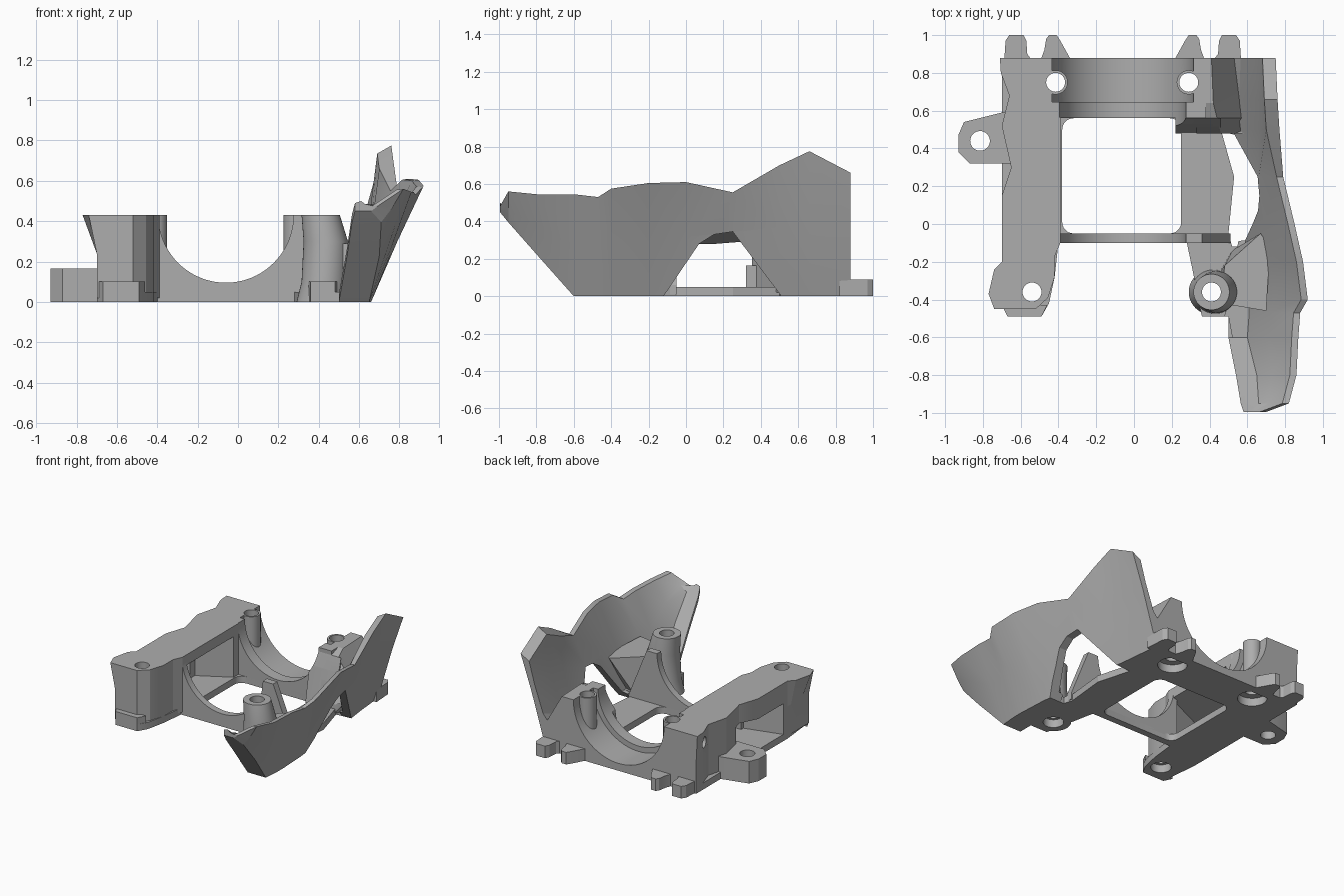
import bpy, bmesh, math

cube = bpy.data.objects.get("Cube")
if cube:
    bpy.data.objects.remove(cube, do_unlink=True)

grey = bpy.data.materials.new("plain grey plastic")
grey.use_nodes = True
grey.diffuse_color = (0.42, 0.42, 0.42, 1)
grey.node_tree.nodes["Principled BSDF"].inputs["Base Color"].default_value = grey.diffuse_color

CX = -0.06      # middle of the cradle
TOP = 0.43      # deck height
parts = []


def loft(name, sections, keep=True):
    """Closed solid through matching rings of 3D points."""
    bm = bmesh.new()
    rings = [[bm.verts.new(p) for p in s] for s in sections]
    n = len(rings[0])
    for a, b in zip(rings, rings[1:]):
        for i in range(n):
            j = (i + 1) % n
            bm.faces.new((a[i], a[j], b[j], b[i]))
    bm.faces.new(rings[0][::-1])
    bm.faces.new(rings[-1])
    bmesh.ops.recalc_face_normals(bm, faces=bm.faces)
    mesh = bpy.data.meshes.new(name)
    bm.to_mesh(mesh)
    bm.free()
    mesh.materials.append(grey)
    obj = bpy.data.objects.new(name, mesh)
    bpy.context.collection.objects.link(obj)
    if keep:
        parts.append(obj)
    return obj


def place(p, h, axis):
    return {"x": (h, *p), "y": (p[0], h, p[1]), "z": (*p, h)}[axis]


def prism(name, pts, axis, lo, hi):
    return loft(name, [[place(p, h, axis) for p in pts] for h in (lo, hi)])


def circle(c, r, n=40):
    return [(c[0] + r * math.cos(math.tau * i / n), c[1] + r * math.sin(math.tau * i / n)) for i in range(n)]


def rect(x0, y0, x1, y1):
    return [(x0, y0), (x1, y0), (x1, y1), (x0, y1)]


def rounded(x0, y0, x1, y1, r, n=6):
    out = []
    for k, (cx, cy) in enumerate(rect(x0 + r, y0 + r, x1 - r, y1 - r)):
        for i in range(n + 1):
            a = math.pi * (1 + k / 2) + math.pi / 2 * i / n
            out.append((cx + r * math.cos(a), cy + r * math.sin(a)))
    return out


def cut(obj, pts, axis, lo, hi, end=None):
    """Cut a straight hole, or a tapered one when an end outline is given."""
    rings = [[place(p, h, axis) for p in s] for s, h in ((pts, lo), (end or pts, hi))]
    tool = loft("cutter", rings, keep=False)
    tool.hide_render = True
    mod = obj.modifiers.new("cut", "BOOLEAN")
    mod.operation = "DIFFERENCE"
    mod.solver = "EXACT"
    mod.object = tool
    bpy.context.view_layer.objects.active = obj
    bpy.ops.object.modifier_apply(modifier=mod.name)
    bpy.data.objects.remove(tool, do_unlink=True)


# base plate with the large rounded opening
base = prism("base_plate", [
    (-.67, -.49), (-.49, -.49), (-.45, -.42), (-.42, -.28), (-.40, -.10), (.28, -.10), (.33, -.34),
    (.36, -.49), (.50, -.49), (.52, -.60), (.62, -.60), (.64, -.12), (.52, -.12),
    (.50, -.05), (.53, .25), (.46, .50), (.57, .51), (.54, .88), (-.70, .88), (-.70, -.20)],
    "z", 0, .05)
cut(base, rounded(-.38, -.05, .25, .56, .06), "z", -.1, .2)

# tall left block: flared at its front corner, hollow between deck and base
deck = [(-.71, .88), (-.705, .80), (-.66, .68), (-.70, .52), (-.65, .30), (-.70, .15),
        (-.70, -.20), (-.74, -.24), (-.77, -.37), (-.74, -.45), (-.52, -.45), (-.455, -.39), (-.42, -.28),
        (-.42, -.17), (-.39, -.10), (-.39, .56), (-.44, .66), (-.44, .88)]
lower = [(max(x, -.70), y) for x, y in deck]
left_block = loft("left_block", [[place(p, h, "z") for p in ring]
                                 for ring, h in ((lower, .02), (lower, .24), (deck, TOP))])
cut(left_block, rect(-.16, .04, .31, .27), "x", -.74, -.36, end=rect(-.06, .04, .52, .36))
cut(left_block, circle((.77, .34), .04), "x", -1, -.60)
left_foot = prism("left_foot", [(-.70, -.43), (-.67, -.49), (-.49, -.49), (-.46, -.43)], "z", 0, .10)

# back arch with a stepped round seat
back_arch = prism("back_arch", rect(-.45, 0, .38, TOP), "y", .56, .88)
cut(back_arch, circle((CX, TOP), .335, 80), "y", .4, 1)
cut(back_arch, circle((CX, TOP), .375, 80), "y", .645, 1)

# front arch, sloping away on its outer side
front_arch = prism("front_arch", [(-.42, .01), (.51, .01), (.51, .06), (.36, TOP), (-.42, TOP)],
                   "y", -.10, -.05)
cut(front_arch, circle((CX, TOP), .335, 80), "y", -.5, .5)

# back right block falling into a valley beside the guard
right_block = loft("back_right_block", [[place(p, y, "y") for p in ring] for y, ring in (
    (.88, [(.33, .02), (.54, .02), (.63, .34), (.53, .22), (.41, TOP), (.33, TOP)]),
    (.64, [(.33, .02), (.55, .02), (.64, .34), (.56, .18), (.42, TOP), (.33, TOP)]),
    (.56, [(.33, .02), (.55, .02), (.64, .31), (.58, .16), (.44, .40), (.33, .40)]),
    (.48, [(.33, .02), (.46, .02), (.62, .24), (.59, .16), (.46, .08), (.33, .08)]))])

# sloping buttress before the arch
buttress = prism("arch_buttress", [(.48, .03), (.56, .03), (.56, .40), (.53, .30)], "x", .22, .46)
cut(buttress, circle((CX, TOP), .335, 80), "y", .3, 1)

# screw posts, the front one leaning out toward the guard at its foot
post = (.41, -.36)
front_post = loft("front_right_post", [[place(p, h, "z") for p in circle((x, post[1]), r)] for x, r, h in (
    (.41, .12, 0), (.43, .115, .10), (.435, .11, .30), (.41, .095, TOP))])
right_foot = prism("right_foot", [(.33, -.36), (.36, -.49), (.48, -.49), (.52, -.36)], "z", 0, .10)
back_posts = [prism("back_post", circle((x, .75), .064), "z", .02, TOP) for x in (-.415, .29)]

# web joining the front right post to the guard
web_low = [(.43, -.42), (.60, -.44), (.60, -.16), (.52, -.14), (.45, -.26)]
web_top = [(.46, -.42), (.70, -.46), (.72, -.12), (.67, -.05), (.48, -.22)]
web = loft("guard_web", [[place(p, h, "z") for p in ring] for ring, h in ((web_low, .02), (web_top, .29))])

# vertical screw holes, each with a wider counterbore underneath
for hole, bore, objs in (((-.54, -.36), .07, (base, left_block, left_foot)),
                         (post, .07, (base, front_post, right_foot, web)),
                         ((-.415, .75), .10, (base, back_arch, left_block, back_posts[0])),
                         ((.29, .75), .10, (base, back_arch, right_block, back_posts[1]))):
    for o in objs:
        cut(o, circle(hole, .05), "z", -1, 1)
        cut(o, circle(hole, bore), "z", -1, .06)

# pairs of slotted lugs at the back
lug = [(-.69, .82), (-.68, .97), (-.66, 1), (-.585, 1), (-.57, .97), (-.565, .90), (-.55, .88),
       (-.49, .88), (-.475, .92), (-.465, .98), (-.45, 1), (-.41, 1), (-.39, .97), (-.34, .88), (-.34, .82)]
for side, outline in (("left", lug), ("right", [(2 * CX - x, y) for x, y in lug])):
    prism("back_lug_" + side, outline, "z", 0, .09)

# side mounting ear
ear = prism("side_ear", [(-.62, .32), (-.87, .32), (-.93, .38), (-.93, .47), (-.90, .54), (-.70, .59),
                         (-.62, .59)], "z", 0, .165)
cut(ear, circle((-.815, .44), .052), "z", -1, 1)

# angular side guard: y, then inner floor, outer bottom, waist and rim as x, z
stations = [
    (.88, .48, 0, .54, 0, .66, .40, .75, .66),
    (.66, .49, 0, .56, 0, .68, .40, .76, .775),
    (.50, .50, 0, .58, 0, .69, .37, .77, .70),
    (.25, .54, 0, .60, 0, .71, .34, .79, .555),
    (0, .56, 0, .63, 0, .74, .32, .85, .61),
    (-.20, .54, 0, .65, 0, .77, .30, .895, .605),
    (-.40, .51, 0, .66, 0, .79, .30, .92, .575),
    (-.47, .50, 0, .66, 0, .77, .27, .88, .53),
    (-.60, .50, 0, .65, 0, .76, .27, .87, .545),
    (-.80, .54, .225, .70, .225, .78, .38, .86, .545),
    (-.95, .565, .395, .71, .395, .76, .46, .82, .56),
    (-.995, .58, .45, .66, .45, .68, .465, .70, .48)]
rings = []
for y, xa, za, xb, zb, xm, zm, xt, zt in stations:
    rear = y > .4       # the rim is thicker at the back
    inner_rim = (xt - .07, zt - .04) if rear else (xt - .035, zt - .004)
    inner_waist = (xm - .025, zm + .06) if rear else (xm - .05, zm + .02)
    ring = [(xa, za), (xb, zb), (xm, zm), (xt, zt), inner_rim, inner_waist,
            (xb - .05, zb + .05), (xa, za + .04)]
    rings.append([place(p, y, "y") for p in ring])
guard = loft("side_guard", rings)
cut(guard, [(-.19, -.1), (-.12, 0), (.07, .28), (.15, .33), (.25, .345), (.51, 0), (.58, -.1)], "x", .3, 1.2)

# smooth the round surfaces, keep the edges crisp
bpy.ops.object.select_all(action="DESELECT")
for o in parts:
    o.select_set(True)
bpy.context.view_layer.objects.active = parts[0]
bpy.ops.object.shade_smooth_by_angle(angle=math.radians(20))
